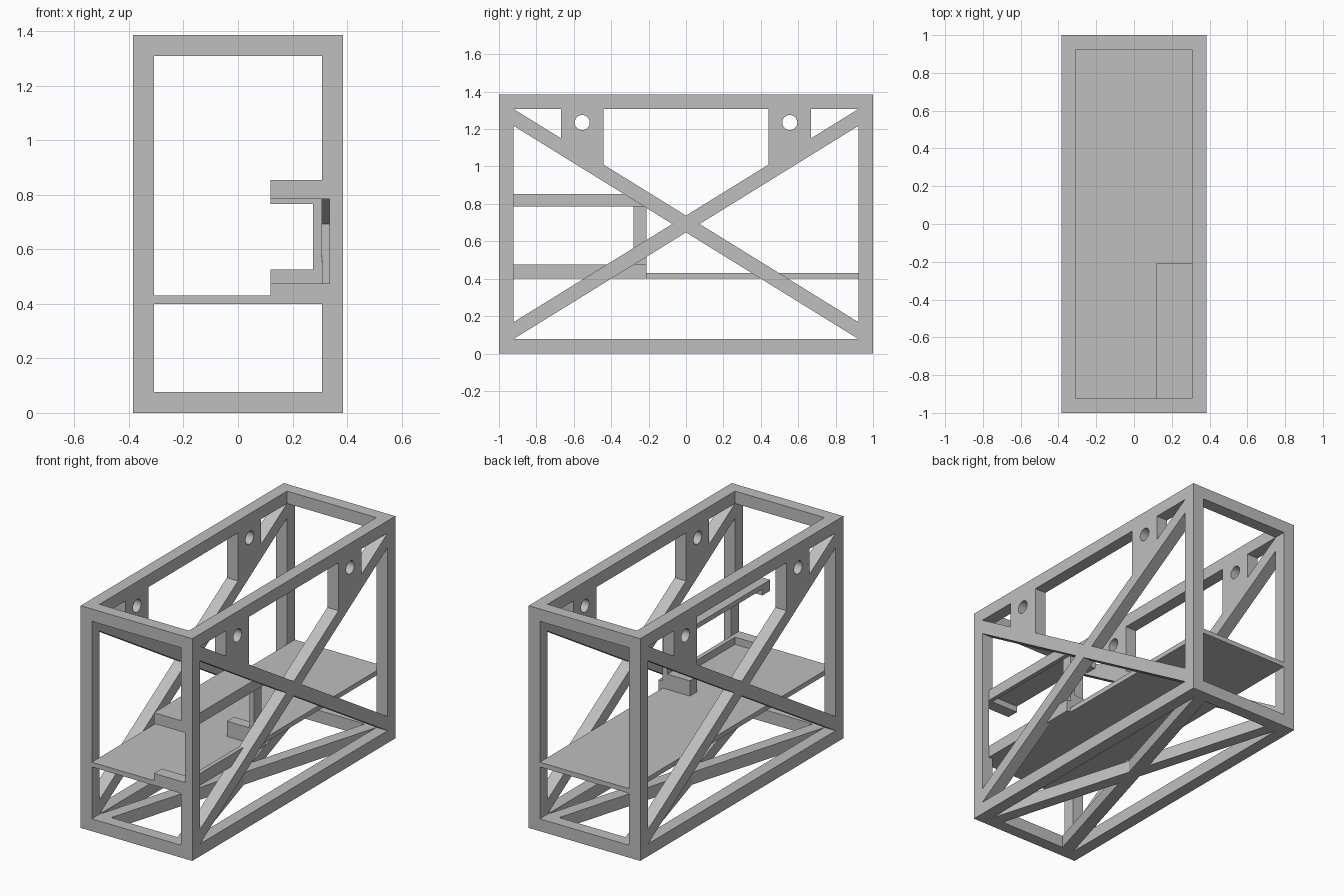
import bpy, bmesh, math
from mathutils import Vector

cube = bpy.data.objects.get("Cube")
if cube:
    bpy.data.objects.remove(cube)

grey = bpy.data.materials.new("plain grey")
grey.use_nodes = True
grey.diffuse_color = (0.52, 0.52, 0.52, 1)
grey.node_tree.nodes["Principled BSDF"].inputs["Base Color"].default_value = grey.diffuse_color

W, L, H, T = 0.385, 1.0, 1.385, 0.077     # half width, half length, height, tube
XI, YI, ZI = W - T, L - T, H - T          # inner limits of the frame


def prism(name, loops, axis, lo, hi):
    """Extrude a flat outline (first loop) with holes (other loops) along an axis."""
    bm = bmesh.new()
    for loop in loops:
        verts = []
        for a, b in loop:
            co = [a, b]
            co.insert("xyz".index(axis), lo)
            verts.append(bm.verts.new(co))
        for i, v in enumerate(verts):
            bm.edges.new((verts[i - 1], v))
    bmesh.ops.triangle_fill(bm, edges=bm.edges[:], use_beauty=True)
    new = bmesh.ops.extrude_face_region(bm, geom=bm.faces[:])["geom"]
    step = Vector([hi - lo if c == axis else 0 for c in "xyz"])
    bmesh.ops.translate(bm, vec=step, verts=[g for g in new if isinstance(g, bmesh.types.BMVert)])
    bmesh.ops.recalc_face_normals(bm, faces=bm.faces[:])
    mesh = bpy.data.meshes.new(name)
    bm.to_mesh(mesh)
    bm.free()
    mesh.materials.append(grey)
    obj = bpy.data.objects.new(name, mesh)
    bpy.context.collection.objects.link(obj)
    return obj


def box(name, x, y, z):
    return prism(name, [[(x[0], y[0]), (x[1], y[0]), (x[1], y[1]), (x[0], y[1])]], "z", *z)


def band(u, v0, v1, w, flip):
    """Diagonal strip from corner to corner of a rectangle, u being its half length."""
    s = -1 if flip else 1
    return [(-u * s, v0), (u * s, v1 - w), (u * s, v1), (-u * s, v0 + w)]


# Outer tube frame
for sx, side in ((-1, "right"), (1, "left")):
    xs = sorted((sx * XI, sx * W))
    for z, level in ((0, "bottom"), (ZI, "top")):
        box(f"{level}_{side}_rail", xs, (-L, L), (z, z + T))
    box(f"back_{side}_post", xs, (YI, L), (T, ZI))

    # Side cross braces
    for flip in (False, True):
        prism(f"{side}_side_brace", [band(YI, T, ZI, 0.09, flip)], "x", *xs)

    # Drilled hanger plates between the braces and the top rail
    slope = (ZI - 0.09 - T) / (2 * YI)
    for sy, end in ((-1, "front"), (1, "back")):
        ya, yb = 0.44, 0.668
        za, zb = (ZI - slope * (YI - y) for y in (ya, yb))
        outline = [(sy * ya, ZI), (sy * yb, ZI), (sy * yb, zb), (sy * ya, za)]
        hole = [(sy * 0.555 + 0.04 * math.cos(a), 1.235 + 0.04 * math.sin(a))
                for a in (math.tau * i / 32 for i in range(32))]
        prism(f"{end}_{side}_hanger_plate", [outline, hole], "x", *xs)

for y, end in ((-L, "front"), (YI, "back")):
    for z, level in ((0, "bottom"), (ZI, "top")):
        box(f"{level}_{end}_rail", (-XI, XI), (y, y + T), (z, z + T))

# Front posts, the left one notched by the holder slot
S0, S1, SX = 0.475, 0.785, 0.335          # slot bottom, top and depth
box("front_right_post", (-W, -XI), (-L, -YI), (T, ZI))
prism("front_left_post", [[(XI, T), (W, T), (W, ZI), (XI, ZI),
                           (XI, S1), (SX, S1), (SX, S0), (XI, S0)]], "y", -L, -YI)

# Floor cross braces
for flip in (False, True):
    outline = [(x, y) for y, x in band(YI, -XI, XI, 0.08, flip)]
    prism("floor_brace", [outline], "z", 0, T)

# Shelf
F0, F1 = 0.40, 0.43
box("shelf", (-XI, XI), (-L, L), (F0, F1))

# Holder: lower and upper trays with front lips and side rims
X0, YE, C0, C1 = 0.12, -0.21, 0.823, 0.853
box("holder_top_plate", (X0, XI), (-L, YE), (C0, C1))
for name, z in (("lower", (F0, S0)), ("upper", (S1, C1))):
    box(f"holder_{name}_front_lip", (X0, XI), (-L, -YI), z)
    box(f"holder_{name}_side_rim", (XI, SX), (-YI, YE), z)

# Holder end stop, open towards the right
XB = 0.275
prism("holder_end_stop", [[(X0, F1), (XI, F1), (XI, C0), (X0, C0), (X0, 0.765),
                           (XB, 0.765), (XB, 0.525), (X0, 0.525)]], "y", -0.28, YE)
